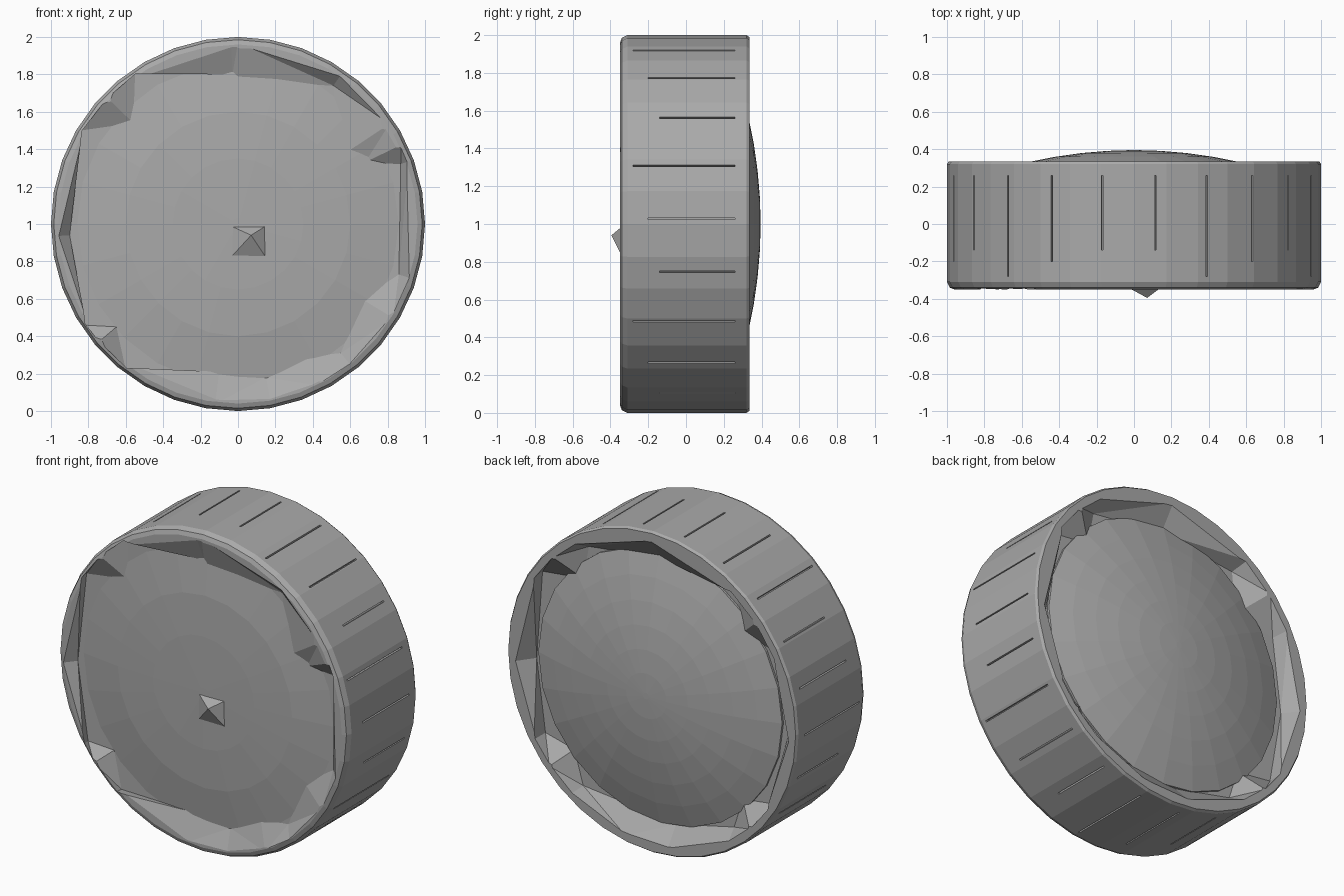
import bpy, bmesh, math
from mathutils import Vector

cube = bpy.data.objects.get("Cube")
if cube:
    bpy.data.objects.remove(cube)

grey = bpy.data.materials.new("plain_grey")
grey.use_nodes = True
colour = (0.4, 0.4, 0.4, 1)
grey.diffuse_color = colour
grey.node_tree.nodes["Principled BSDF"].inputs["Base Color"].default_value = colour


def finish(bm, name):
    bmesh.ops.recalc_face_normals(bm, faces=bm.faces)
    mesh = bpy.data.meshes.new(name)
    bm.to_mesh(mesh)
    bm.free()
    mesh.materials.append(grey)
    obj = bpy.data.objects.new(name, mesh)
    bpy.context.collection.objects.link(obj)
    return obj


def lathe(name, profile, sides):
    """Turn (radius, y) points about the wheel axis and cap both ends."""
    bm = bmesh.new()
    rings = []
    for r, y in profile:
        rings.append([bm.verts.new((r * math.sin(math.tau * i / sides), y,
                                    1 + r * math.cos(math.tau * i / sides)))
                      for i in range(sides)])
    for a, b in zip(rings, rings[1:]):
        for i in range(sides):
            j = (i + 1) % sides
            bm.faces.new((a[i], a[j], b[j], b[i]))
    bm.faces.new(rings[0])
    bm.faces.new(rings[-1])
    return finish(bm, name)


def recess_cutter(name, outline, rim_y, floor_y, rim_r):
    """Prism with a stepped floor that flares out to a round mouth."""
    bm = bmesh.new()
    floor = [bm.verts.new((x, floor_y, z)) for x, z in outline]
    mouth = []
    for x, z in outline:
        d = Vector((x, z - 1)).normalized() * rim_r
        mouth.append(bm.verts.new((d.x, rim_y, 1 + d.y)))
    n = len(outline)
    for i in range(n):
        j = (i + 1) % n
        bm.faces.new((floor[i], floor[j], mouth[j], mouth[i]))
    bm.faces.new(floor)
    bm.faces.new(mouth)
    bmesh.ops.triangulate(bm, faces=bm.faces)
    return finish(bm, name)


def cut(target, cutter):
    mod = target.modifiers.new(cutter.name, 'BOOLEAN')
    mod.operation = 'DIFFERENCE'
    mod.solver = 'EXACT'
    mod.object = cutter
    cutter.hide_render = True
    cutter.hide_viewport = True
    cutter.display_type = 'WIRE'


# tyre: faceted drum with small bevels at the edges
tyre = lathe("tyre", [(0.96, -0.35), (0.985, -0.34), (1.0, -0.31),
                      (1.0, 0.32), (0.99, 0.335)], 36)

# stepped hollows on both faces
front_outline = [(-0.55, 1.81), (-0.03, 1.8), (0.0, 1.76), (0.51, 1.74),
                 (0.53, 1.35), (0.68, 1.33), (0.87, 1.32), (0.86, 0.73),
                 (0.66, 0.6), (0.55, 0.31), (0.36, 0.29), (0.15, 0.18),
                 (-0.1, 0.21), (-0.6, 0.22), (-0.65, 0.45), (-0.83, 0.46),
                 (-0.9, 0.94), (-0.84, 1.5), (-0.56, 1.54)]
back_outline = [(-0.52, 1.74), (0.0, 1.8), (0.5, 1.74), (0.54, 1.53),
                (0.82, 1.5), (0.86, 0.95), (0.8, 0.5), (0.6, 0.45),
                (0.54, 0.24), (0.15, 0.2), (-0.1, 0.17), (-0.5, 0.26),
                (-0.56, 0.45), (-0.8, 0.48), (-0.88, 0.95), (-0.82, 1.42),
                (-0.55, 1.48)]
cut(tyre, recess_cutter("front_hollow", front_outline, -0.36, -0.29, 0.97))
cut(tyre, recess_cutter("back_hollow", back_outline, 0.345, 0.24, 0.95))

# narrow slits across the tread
bm = bmesh.new()
for k in range(22):
    angle = math.tau * (k + 0.4) / 22
    y0 = (-0.14, -0.28, -0.2)[k % 3]
    made = bmesh.ops.create_cube(bm, size=1)["verts"]
    for v in made:
        x, y, z = v.co.x * 0.009, y0 + (v.co.y + 0.5) * (0.26 - y0), 1.0 + v.co.z * 0.06
        v.co = (x * math.cos(angle) + z * math.sin(angle), y,
                1 + z * math.cos(angle) - x * math.sin(angle))
cut(tyre, finish(bm, "tread_slits"))

# shallow hub on the front, deeper dome on the back
lathe("front_hub", [(0.03, -0.342), (0.35, -0.338), (0.6, -0.325),
                    (0.86, -0.29), (0.86, -0.2)], 24)
dome = [(r, 0.395 - 0.2 * r * r) for r in (0.84, 0.7, 0.56, 0.42, 0.28, 0.14, 0.02)]
lathe("back_dome", [(0.84, 0.15)] + dome, 24)

# small four-sided point on the front hub
bm = bmesh.new()
base = [bm.verts.new((x, -0.335, z))
        for x, z in ((-0.04, 0.82), (0.15, 0.82), (0.15, 0.99), (-0.04, 0.99))]
tip = bm.verts.new((0.07, -0.395, 0.94))
bm.faces.new(base)
for i in range(4):
    bm.faces.new((base[i], base[(i + 1) % 4], tip))
finish(bm, "hub_point")
